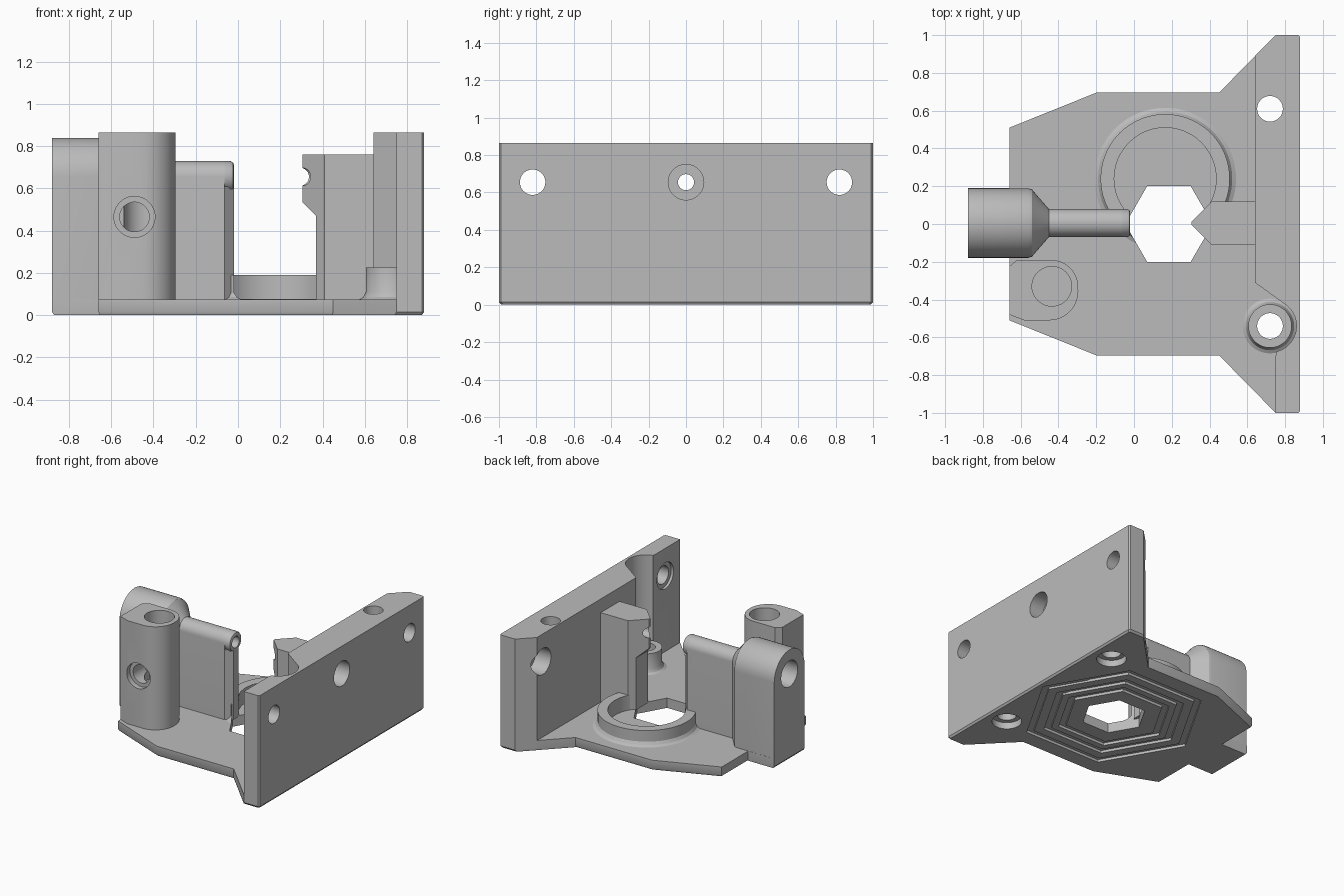
import bpy
import bmesh
from math import cos, sin, pi, radians

cube = bpy.data.objects.get("Cube")
if cube:
    bpy.data.objects.remove(cube)

grey = bpy.data.materials.new("light_grey")
grey.use_nodes = True
colour = (0.5, 0.5, 0.5, 1)
grey.diffuse_color = colour
grey.node_tree.nodes["Principled BSDF"].inputs["Base Color"].default_value = colour


# Helpers: every solid is a capped loft through matching rings of points
def loft(name, rings):
    bm = bmesh.new()
    loops = [[bm.verts.new(p) for p in ring] for ring in rings]
    for a, b in zip(loops, loops[1:]):
        for i in range(len(a)):
            j = (i + 1) % len(a)
            bm.faces.new((a[i], a[j], b[j], b[i]))
    bm.faces.new(loops[0])
    bm.faces.new(loops[-1])
    bmesh.ops.recalc_face_normals(bm, faces=bm.faces)
    mesh = bpy.data.meshes.new(name)
    bm.to_mesh(mesh)
    bm.free()
    mesh.materials.append(grey)
    obj = bpy.data.objects.new(name, mesh)
    bpy.context.collection.objects.link(obj)
    return obj


def prism(name, outline, z0, z1):
    return loft(name, [[(x, y, z) for x, y in outline] for z in (z0, z1)])


def arc(cx, cy, r, start, end, n):
    steps = [radians(start + (end - start) * i / n) for i in range(n + 1)]
    return [(cx + r * cos(a), cy + r * sin(a)) for a in steps]


def turned(name, axis, centre, profile, n=48):
    """Round solid along an axis; profile is (position, radius) pairs."""
    rings = []
    for t, r in profile:
        ring = []
        for u, v in arc(centre[0], centre[1], r, 0, 360, n)[:-1]:
            ring.append({"x": (t, u, v), "y": (u, t, v), "z": (u, v, t)}[axis])
        rings.append(ring)
    return loft(name, rings)


def hexagon(r):
    return arc(0.185, 0, r, 0, 360, 6)[:-1]


def cut(targets, cutter):
    cutter.hide_render = True
    for obj in targets:
        mod = obj.modifiers.new("cut", "BOOLEAN")
        mod.operation = "DIFFERENCE"
        mod.solver = "EXACT"
        mod.object = cutter
        graph = bpy.context.evaluated_depsgraph_get()
        mesh = bpy.data.meshes.new_from_object(obj.evaluated_get(graph))
        obj.modifiers.clear()
        obj.data = mesh
    bpy.data.objects.remove(cutter)


def drill(targets, axis, centre, start, end, r):
    cut(targets, turned("drill", axis, centre, [(start, r), (end, r)]))


# Base plate with a chamfered lower edge
outline = [(-0.66, -0.51), (-0.2, -0.695), (0.45, -0.695), (0.75, -1), (0.87, -1),
           (0.88, -0.99), (0.88, 0.99), (0.87, 1), (0.75, 1), (0.45, 0.695),
           (-0.2, 0.695), (-0.66, 0.51), (-0.66, 0.19), (-0.88, 0.19),
           (-0.88, -0.18), (-0.66, -0.18)]
base = loft("base_plate", [
    [(x * 0.988, y * 0.988, 0) for x, y in outline],
    [(x, y, 0.015) for x, y in outline],
    [(x, y, 0.075) for x, y in outline]])

# Low bearing collar with a flared foot
collar = turned("bearing_collar", "z", (0.165, 0.24),
                [(0.06, 0.375), (0.075, 0.375), (0.085, 0.355), (0.105, 0.342), (0.19, 0.342)], 72)
drill([collar], "z", (0.165, 0.24), 0.076, 0.3, 0.27)

# Mounting wall, hollowed in plan around the screw boss
screw = (0.72, -0.54)
wall = prism("mounting_wall",
             [(0.64, 0.89), (0.64, -0.31)] + arc(*screw, 0.14, 58, -76, 18)
             + [(0.75, -0.7), (0.75, -1), (0.87, -1), (0.88, -0.99),
                (0.88, 0.99), (0.87, 1), (0.75, 1)], 0.015, 0.865)
boss = turned("screw_boss", "z", screw,
              [(0.05, 0.145), (0.075, 0.145), (0.085, 0.128), (0.11, 0.115), (0.225, 0.115)])

# Pointed guide post against the wall
guide = prism("guide_post", [(0.66, -0.11), (0.66, 0.118), (0.41, 0.118),
                             (0.305, 0.012), (0.305, -0.004), (0.41, -0.11)], 0.07, 0.76)
relief = [(0.2, 0), (0.37, 0), (0.37, 0.47), (0.305, 0.535), (0.2, 0.535)]
cut([guide], loft("relief", [[(x, y, z) for x, z in relief] for y in (-0.3, 0.3)]))
drill([guide], "y", (0.297, 0.655), -0.3, 0.3, 0.038)

# Arched tube holder narrowing into a thin rib
def arch(x, r):
    return [(x, 0.005 - r, 0.02)] + [(x, y, z) for y, z in arc(0.005, 0.655, r, 180, 0, 24)] \
        + [(x, 0.005 + r, 0.02)]


holder = loft("tube_holder", [arch(x, r) for x, r in (
    (-0.88, 0.184), (-0.56, 0.184), (-0.54, 0.178), (-0.525, 0.16), (-0.45, 0.074), (-0.065, 0.074))])
rib_tip = prism("rib_tip", [(-0.1, -0.069), (-0.065, -0.069), (-0.02, -0.025), (-0.02, 0.035),
                            (-0.065, 0.079), (-0.1, 0.079)], 0.07, 0.61)
tube_tip = turned("tube_tip", "x", (0.005, 0.655),
                  [(-0.1, 0.074), (-0.035, 0.074), (-0.024, 0.068), (-0.02, 0.058)])

# Upright clamp post with rounded inner side
clamp = prism("clamp_post", [(-0.66, -0.48), (-0.58, -0.51)]
              + arc(-0.45, -0.355, 0.155, -90, 0, 12) + arc(-0.44, -0.335, 0.145, 8, 90, 12)
              + [(-0.62, -0.19), (-0.66, -0.225)], 0.07, 0.865)
drill([clamp], "z", (-0.435, -0.33), 0.35, 1, 0.105)
drill([clamp], "y", (-0.49, 0.465), -0.6, -0.33, 0.07)
drill([clamp], "y", (-0.49, 0.465), -0.6, -0.47, 0.097)

# Hexagonal opening and stepped grooves beneath the base
cut([base, collar], prism("opening", hexagon(0.231), -0.1, 0.5))
for r in (0.36, 0.47, 0.6):
    groove = prism("groove", hexagon(r + 0.055), -0.1, 0.02)
    cut([groove], prism("core", hexagon(r), -0.2, 0.1))
    cut([base], groove)

# Vertical screw holes, wider at the bottom
for y in (-0.54, 0.61):
    parts = [base, wall, boss] if y < 0 else [base, wall]
    drill(parts, "z", (0.72, y), -0.1, 1, 0.068)
    drill(parts, "z", (0.72, y), -0.1, 0.05, 0.105)

# Wall screw holes, and the bore running through the whole length
for y in (-0.82, 0.82):
    drill([wall], "x", (y, 0.655), 0.5, 1, 0.068)
    drill([wall], "x", (y, 0.655), 0.5, 0.77, 0.1)
drill([wall, guide, holder, tube_tip], "x", (0, 0.655), -1, 1, 0.043)
drill([wall], "x", (0, 0.655), 0.76, 1, 0.095)
drill([holder], "x", (0.005, 0.655), -1, -0.62, 0.1)

# Smooth the round surfaces, keep edges crisp
bpy.ops.object.select_all(action="DESELECT")
for obj in (base, collar, wall, boss, guide, holder, rib_tip, tube_tip, clamp):
    obj.select_set(True)
bpy.context.view_layer.objects.active = base
bpy.ops.object.shade_smooth_by_angle(angle=radians(30))
